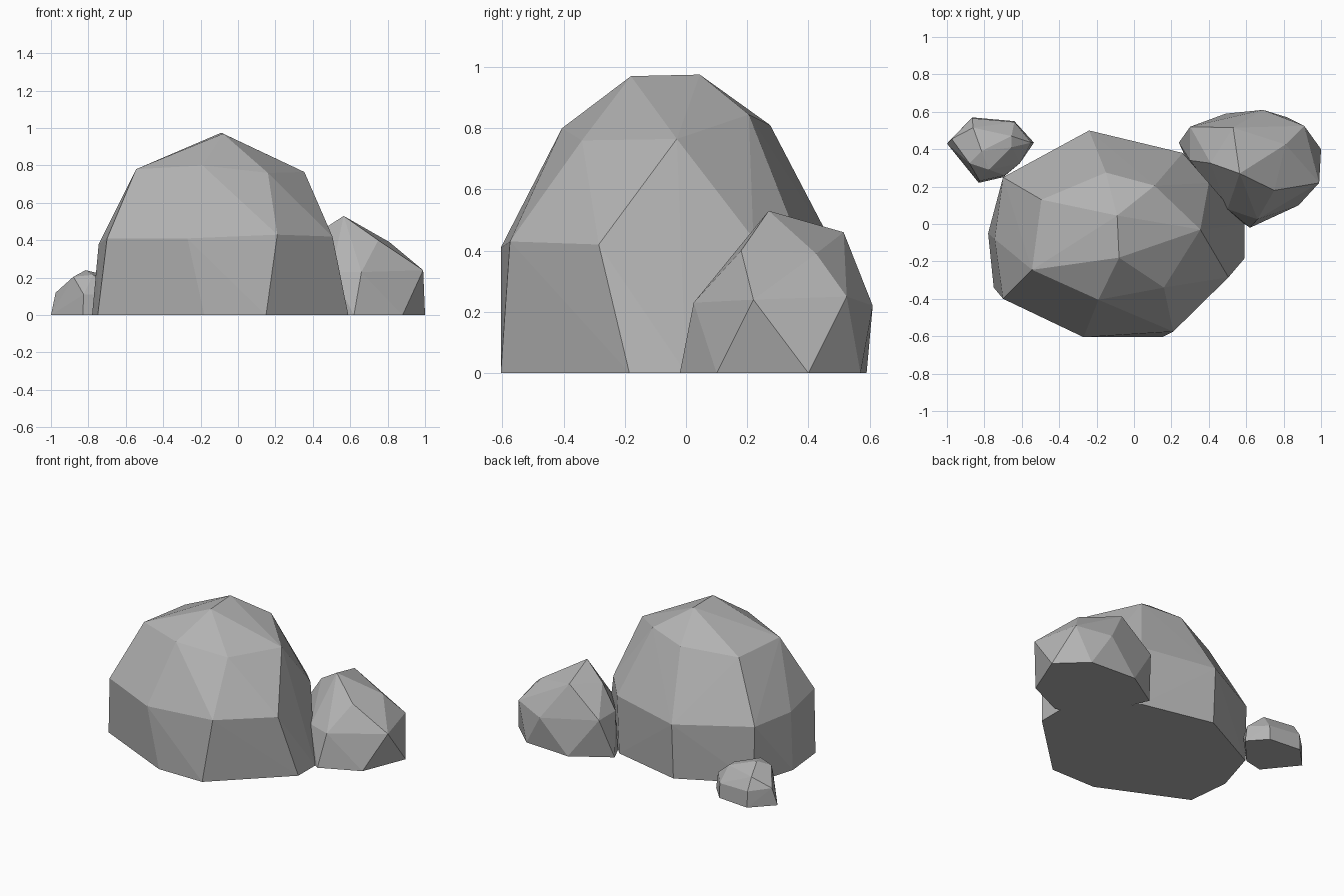
import bpy
import bmesh
import math

# One plain grey stone colour
stone = bpy.data.materials.new("stone_grey")
stone.diffuse_color = (0.45, 0.45, 0.45, 1.0)


def rock(name, base, upper):
    """Faceted convex rock: base outline on the ground plus upper corners."""
    bm = bmesh.new()
    for x, y in base:
        bm.verts.new((x, y, 0))
    for p in upper:
        bm.verts.new(p)
    hull = bmesh.ops.convex_hull(bm, input=bm.verts[:])
    loose = [v for v in bm.verts if not v.link_faces]
    bmesh.ops.delete(bm, geom=loose, context='VERTS')
    # merge the flat ground face and any coplanar facets
    bmesh.ops.dissolve_limit(bm, angle_limit=math.radians(1),
                             verts=bm.verts[:], edges=bm.edges[:])
    bmesh.ops.recalc_face_normals(bm, faces=bm.faces[:])
    mesh = bpy.data.meshes.new(name)
    bm.to_mesh(mesh)
    bm.free()
    mesh.materials.append(stone)
    obj = bpy.data.objects.new(name, mesh)
    bpy.context.collection.objects.link(obj)
    return obj


# Large central boulder
rock("large_boulder",
     base=[(-0.75, -0.34), (-0.78, -0.05), (-0.69, 0.25), (-0.24, 0.48),
           (0.25, 0.37), (0.59, 0.0), (0.59, -0.185), (0.15, -0.605),
           (-0.18, -0.605)],
     upper=[  # waist ring
         (-0.27, -0.605, 0.41), (0.21, -0.575, 0.43), (0.505, -0.285, 0.42),
         (0.40, 0.22, 0.44), (0.26, 0.38, 0.40), (-0.24, 0.50, 0.38),
         (-0.70, 0.25, 0.39), (-0.745, -0.08, 0.38), (-0.70, -0.40, 0.41),
         # shoulder ring
         (-0.545, -0.245, 0.78), (-0.19, -0.405, 0.80), (0.16, -0.34, 0.76),
         (0.355, -0.03, 0.765), (0.11, 0.205, 0.845), (-0.15, 0.275, 0.81),
         (-0.495, 0.13, 0.77),
         # crown
         (-0.08, -0.18, 0.97), (-0.09, 0.045, 0.975)])

# Medium rock at the back right
rock("medium_rock",
     base=[(0.62, -0.02), (0.88, 0.10), (1.0, 0.40), (0.82, 0.57),
           (0.49, 0.59), (0.24, 0.435), (0.285, 0.335), (0.51, 0.055)],
     upper=[(0.66, 0.025, 0.23), (0.99, 0.22, 0.24), (0.91, 0.525, 0.25),
            (0.69, 0.61, 0.22), (0.30, 0.52, 0.27), (0.50, 0.08, 0.23),
            (0.30, 0.34, 0.27), (0.75, 0.18, 0.40), (0.81, 0.425, 0.39),
            (0.53, 0.515, 0.46), (0.41, 0.325, 0.43), (0.565, 0.27, 0.53)])

# Small rock at the back left
rock("small_rock",
     base=[(-1.0, 0.43), (-0.83, 0.22), (-0.70, 0.25), (-0.535, 0.435),
           (-0.64, 0.55), (-0.865, 0.57)],
     upper=[(-0.975, 0.455, 0.12), (-0.825, 0.23, 0.11), (-0.69, 0.26, 0.11),
            (-0.61, 0.325, 0.10), (-0.55, 0.435, 0.11), (-0.64, 0.545, 0.10),
            (-0.865, 0.565, 0.11), (-0.88, 0.325, 0.205),
            (-0.775, 0.29, 0.215), (-0.655, 0.41, 0.20),
            (-0.655, 0.47, 0.20), (-0.86, 0.515, 0.19),
            (-0.815, 0.39, 0.24)])
